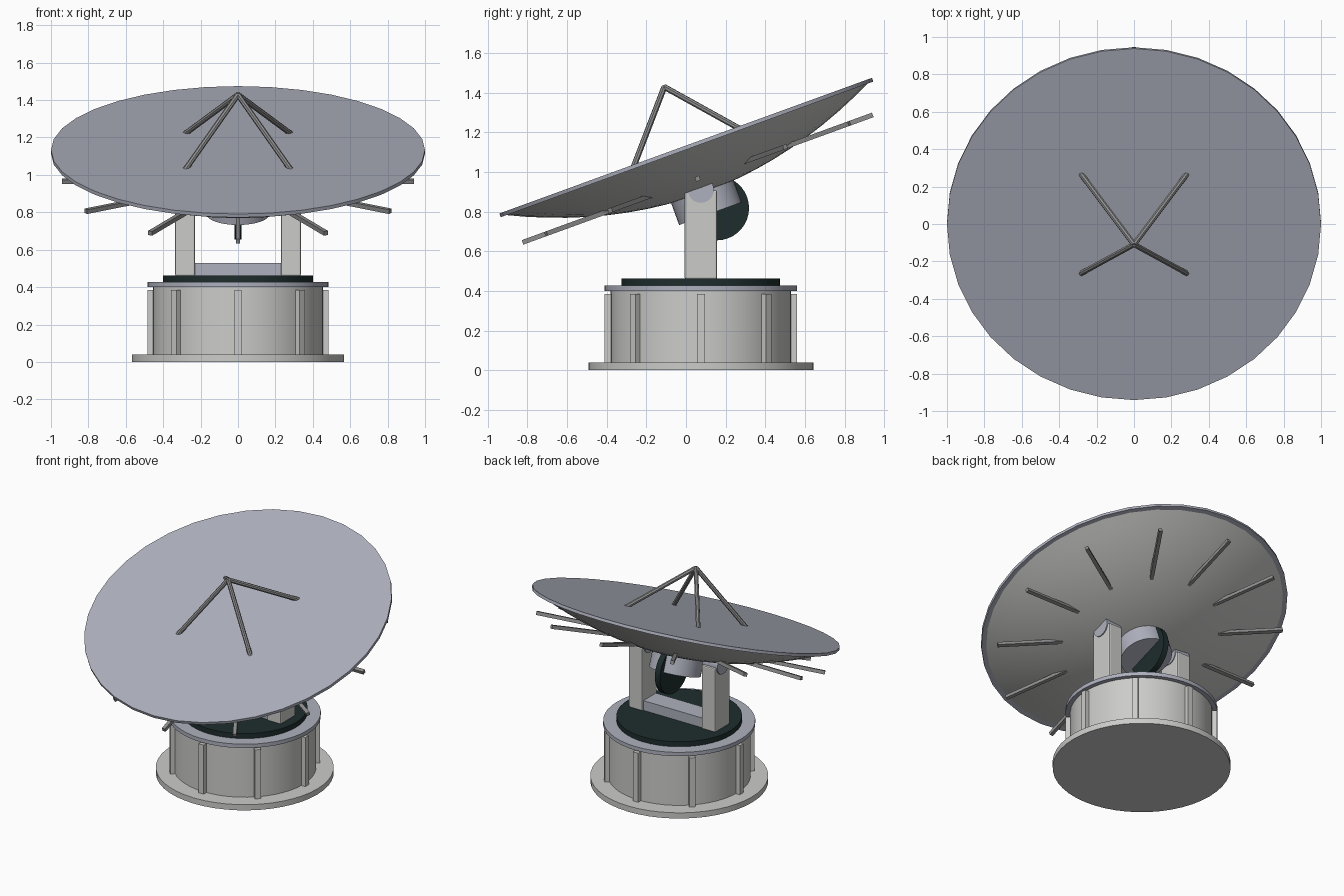
import bpy, bmesh, math
from mathutils import Matrix, Vector

cube = bpy.data.objects.get("Cube")
if cube:
    bpy.data.objects.remove(cube, do_unlink=True)


def material(name, rgb):
    m = bpy.data.materials.new(name)
    m.use_nodes = True
    m.diffuse_color = (*rgb, 1)
    m.node_tree.nodes["Principled BSDF"].inputs["Base Color"].default_value = (*rgb, 1)
    return m


LIGHT = material("light grey", (0.6, 0.6, 0.59))
BLUE = material("blue grey", (0.42, 0.435, 0.51))
STEEL = material("mid grey", (0.27, 0.27, 0.27))
DARK = material("dark green black", (0.013, 0.026, 0.026))

BASE_Y = 0.075
TILT = Matrix.Translation((0, 0, 1.128)) @ Matrix.Rotation(math.radians(20), 4, 'X')


def finish(name, bm, mat, matrix=None, smooth=True):
    bmesh.ops.recalc_face_normals(bm, faces=bm.faces)
    me = bpy.data.meshes.new(name)
    bm.to_mesh(me)
    bm.free()
    me.materials.append(mat)
    ob = bpy.data.objects.new(name, me)
    bpy.context.collection.objects.link(ob)
    if matrix is not None:
        ob.matrix_world = matrix
    if smooth:
        bpy.ops.object.select_all(action='DESELECT')
        ob.select_set(True)
        bpy.context.view_layer.objects.active = ob
        bpy.ops.object.shade_smooth_by_angle(angle=math.radians(30))
    return ob


def cylinder(name, a, b, r, mat, sides=36, matrix=None):
    """Capped cylinder between two points."""
    a, b = Vector(a), Vector(b)
    d = b - a
    bm = bmesh.new()
    place = Matrix.Translation((a + b) / 2) @ d.to_track_quat('Z', 'Y').to_matrix().to_4x4()
    bmesh.ops.create_cone(bm, cap_ends=True, segments=sides, radius1=r, radius2=r,
                          depth=d.length, matrix=place)
    return finish(name, bm, mat, matrix, sides > 8)


def box(name, low, high, mat, matrix=None, bevel=0):
    low, high = Vector(low), Vector(high)
    bm = bmesh.new()
    bmesh.ops.create_cube(bm, size=1, matrix=Matrix.Translation((low + high) / 2)
                          @ Matrix.Diagonal((*(high - low), 1)))
    ob = finish(name, bm, mat, matrix, False)
    if bevel:
        mod = ob.modifiers.new("soft edges", 'BEVEL')
        mod.width = bevel
        mod.segments = 2
    return ob


def disc(name, z0, z1, r, mat, sides=48):
    return cylinder(name, (0, BASE_Y, z0), (0, BASE_Y, z1), r, mat, sides)


# Pedestal
disc("base_plate", 0, 0.04, 0.567, LIGHT)
disc("base_drum", 0.04, 0.4, 0.455, LIGHT)
disc("drum_ring", 0.4, 0.427, 0.485, BLUE)
disc("turntable", 0.427, 0.462, 0.4, DARK)
for i in range(8):
    turn = Matrix.Translation((0, BASE_Y, 0)) @ Matrix.Rotation(i * math.tau / 8, 4, 'Z')
    box(f"drum_rib_{i + 1}", (0.44, -0.02, 0.04), (0.485, 0.02, 0.385), LIGHT, turn)

# Yoke
box("yoke_beam", (-0.24, 0.005, 0.455), (0.24, 0.145, 0.53), BLUE)
for side, s in (("left", 1), ("right", -1)):
    box(f"{side}_yoke_arm", (s * 0.283 - 0.053, BASE_Y - 0.082, 0.46),
        (s * 0.283 + 0.053, BASE_Y + 0.082, 0.908), LIGHT, bevel=0.008)
    cylinder(f"{side}_pivot", (s * 0.225, BASE_Y, 0.91), (s * 0.343, BASE_Y, 0.91),
             0.066, BLUE, 24)

# Dish: paraboloid shell under a flat face with a thin rim
bm = bmesh.new()
steps = 10
profile = [bm.verts.new((0.98 * t / steps, 0, -0.01 - 0.24 * (1 - (t / steps) ** 2)))
           for t in range(steps + 1)]
edges = [bm.edges.new(pair) for pair in zip(profile, profile[1:])]
bmesh.ops.spin(bm, geom=profile + edges, cent=(0, 0, 0), axis=(0, 0, 1),
               angle=math.tau, steps=36)
bmesh.ops.remove_doubles(bm, verts=bm.verts, dist=0.0005)
finish("dish_shell", bm, LIGHT, TILT)
cylinder("dish_face", (0, 0, -0.015), (0, 0, 0.005), 1.0, BLUE, 36, TILT)

# Radial ribs behind the dish
for i in range(12):
    turn = TILT @ Matrix.Rotation(i * math.tau / 12, 4, 'Z')
    box(f"dish_rib_{i + 1}", (0.42, -0.012, -0.184), (0.94, 0.012, -0.16), STEEL, turn)

# Feed struts meeting above the dish
for i in range(4):
    a = math.radians(45 + 90 * i)
    cylinder(f"feed_strut_{i + 1}", (0.4 * math.cos(a), 0.4 * math.sin(a), -0.005),
             (0, 0, 0.32), 0.015, STEEL, 8, TILT)

# Hub and elevation wheel
cylinder("dish_hub", (0, 0, -0.36), (0, 0, -0.2), 0.168, BLUE, 32, TILT)
cylinder("elevation_wheel", (-0.02, 0.155, 0.818), (0.02, 0.155, 0.818), 0.163, DARK, 36)
